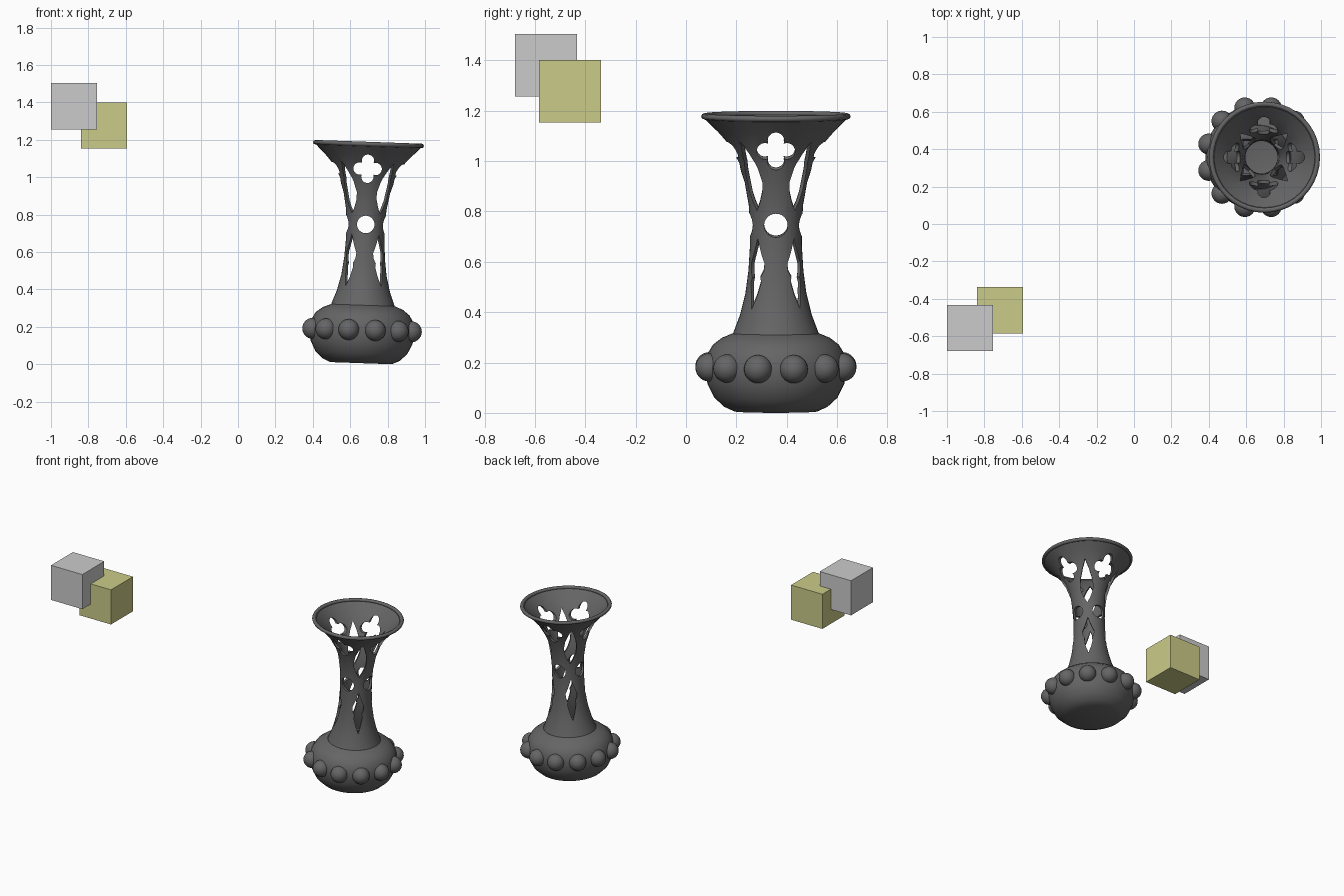
import bpy, bmesh
from math import sin, cos, pi, sqrt, radians
from mathutils import Matrix, Vector

if "Cube" in bpy.data.objects:
    bpy.data.objects.remove(bpy.data.objects["Cube"], do_unlink=True)

SEGMENTS = 40
# The vase leans slightly towards +x
VASE = Matrix.Translation((0.657, 0.357, 0.006)) @ Matrix.Rotation(radians(2), 4, 'Y')


def material(name, rgb):
    m = bpy.data.materials.new(name)
    m.use_nodes = True
    m.diffuse_color = (*rgb, 1)
    m.node_tree.nodes["Principled BSDF"].inputs["Base Color"].default_value = (*rgb, 1)
    return m


charcoal = material("charcoal", (0.13, 0.13, 0.13))
light_grey = material("light_grey", (0.6, 0.6, 0.6))
khaki = material("khaki", (0.6, 0.6, 0.25))


def make(name, bm, mat, matrix=Matrix()):
    bmesh.ops.recalc_face_normals(bm, faces=bm.faces)
    mesh = bpy.data.meshes.new(name)
    bm.to_mesh(mesh)
    bm.free()
    mesh.materials.append(mat)
    ob = bpy.data.objects.new(name, mesh)
    ob.matrix_world = matrix
    bpy.context.collection.objects.link(ob)
    return ob


def activate(ob):
    bpy.ops.object.select_all(action='DESELECT')
    ob.select_set(True)
    bpy.context.view_layer.objects.active = ob


def smooth(ob, angle=35):
    activate(ob)
    bpy.ops.object.shade_smooth_by_angle(angle=radians(angle))


def lathe(profile, closed):
    """Spin (radius, height) points about z; a closed profile gives a shell."""
    bm = bmesh.new()
    rings = [[bm.verts.new((r * cos(2 * pi * i / SEGMENTS), r * sin(2 * pi * i / SEGMENTS), z))
              for i in range(SEGMENTS)] for r, z in profile]
    pairs = list(zip(rings, rings[1:]))
    if closed:
        pairs.append((rings[-1], rings[0]))
    for a, b in pairs:
        for i in range(SEGMENTS):
            j = (i + 1) % SEGMENTS
            bm.faces.new((a[i], a[j], b[j], b[i]))
    bmesh.ops.remove_doubles(bm, verts=bm.verts, dist=1e-5)
    return bm


# Rounded hollow body
body_outer = [(0, 0), (0.165, 0), (0.205, 0.018), (0.245, 0.055), (0.272, 0.11),
              (0.282, 0.17), (0.274, 0.225), (0.25, 0.265), (0.215, 0.292), (0.172, 0.31)]
body_inner = [(0.152, 0.3), (0.2, 0.275), (0.25, 0.22), (0.262, 0.17),
              (0.25, 0.11), (0.215, 0.05), (0.16, 0.022), (0, 0.022)]
smooth(make("vase_body", lathe(body_outer + body_inner, False), charcoal, VASE))

# Flaring neck shell
neck_outer = [(0.172, 0.305), (0.142, 0.385), (0.121, 0.47), (0.109, 0.56), (0.103, 0.66),
              (0.103, 0.74), (0.108, 0.82), (0.124, 0.91), (0.15, 0.99),
              (0.188, 1.06), (0.235, 1.115), (0.285, 1.165)]
neck_inner = [(r - 0.016, z + 0.004) for r, z in reversed(neck_outer)]
neck = make("vase_neck", lathe(neck_outer + neck_inner, True), charcoal, VASE)


# Outlines of the openings, as (sideways, height) points
def quatrefoil(z, offset=0.043, lobe=0.033, n=48):
    pts = []
    for i in range(n):
        t = 2 * pi * i / n
        a = (t + pi / 4) % (pi / 2) - pi / 4
        r = offset * cos(a) + sqrt(lobe ** 2 - (offset * sin(a)) ** 2)
        pts.append((r * cos(t), z + r * sin(t)))
    return pts


def circle(z, r=0.047, n=24):
    return [(r * cos(2 * pi * i / n), z + r * sin(2 * pi * i / n)) for i in range(n)]


def mirrored(half):
    """Half outline from bottom tip to top tip, reflected to the other side."""
    return half + [(-x, z) for x, z in half[-2:0:-1]]


lancet = mirrored([(0, 0.8), (0.02, 0.835), (0.036, 0.875), (0.042, 0.915),
                   (0.036, 0.97), (0.02, 1.025), (0, 1.075)])
dagger = mirrored([(0, 0.41), (0.016, 0.46), (0.028, 0.515), (0.023, 0.535), (0.035, 0.56),
                   (0.037, 0.59), (0.024, 0.62), (0.013, 0.65), (0, 0.69)])


def pierce(target, outline, angle):
    bm = bmesh.new()
    near, far = ([bm.verts.new((x, d, z)) for x, z in outline] for d in (0.055, 0.4))
    bm.faces.new(near)
    bm.faces.new(far[::-1])
    for i in range(len(outline)):
        j = (i + 1) % len(outline)
        bm.faces.new((near[i], far[i], far[j], near[j]))
    cutter = make("cutter", bm, charcoal, VASE @ Matrix.Rotation(angle, 4, 'Z'))
    cutter.hide_render = True
    activate(target)
    mod = target.modifiers.new("opening", 'BOOLEAN')
    mod.operation = 'DIFFERENCE'
    mod.solver = 'EXACT'
    mod.object = cutter
    bpy.ops.object.modifier_apply(modifier=mod.name)
    bpy.data.objects.remove(cutter, do_unlink=True)


# Openings alternate around the neck every eighth turn
for k in range(8):
    for outline in ((quatrefoil(1.04), circle(0.742)) if k % 2 == 0 else (lancet, dagger)):
        pierce(neck, outline, k * pi / 4)
smooth(neck)

# Rolled lip
lip = [(0.284 + 0.013 * cos(2 * pi * i / 8), 1.172 + 0.012 * sin(2 * pi * i / 8)) for i in range(8)]
smooth(make("vase_lip", lathe(lip, True), charcoal, VASE), 50)

# Ring of beads around the body
bm = bmesh.new()
for k in range(12):
    a = radians(15 + 30 * k)
    bmesh.ops.create_uvsphere(bm, u_segments=24, v_segments=14, radius=0.056, matrix=Matrix.Translation(
        (0.273 * cos(a), 0.273 * sin(a), 0.177)))
smooth(make("vase_beads", bm, charcoal, VASE))

# Two floating blocks
for name, centre, mat in (("grey_block", (-0.877, -0.556, 1.38), light_grey),
                          ("khaki_block", (-0.717, -0.461, 1.277), khaki)):
    bm = bmesh.new()
    bmesh.ops.create_cube(bm, size=0.247)
    make(name, bm, mat, Matrix.Translation(Vector(centre)))
